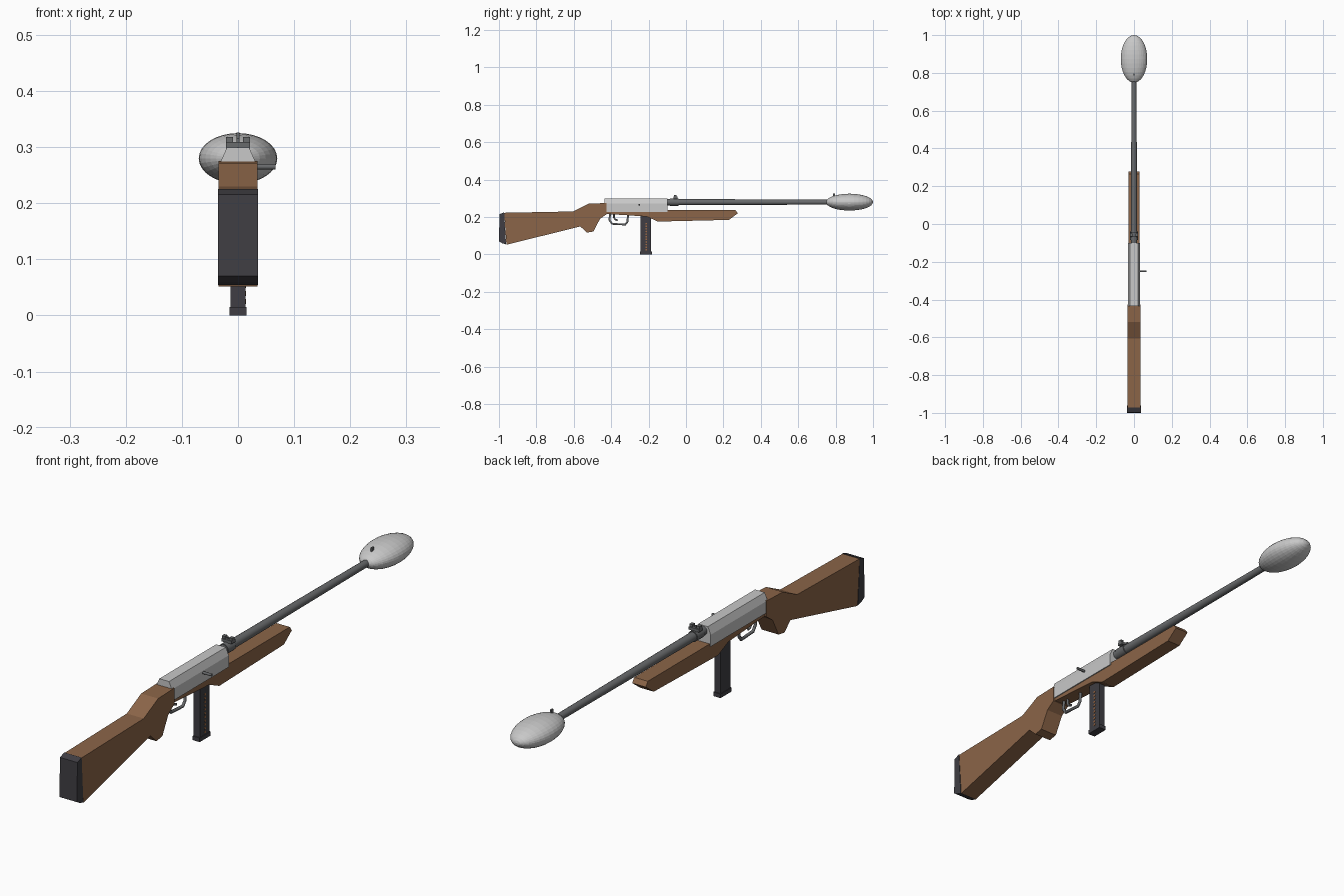
import bpy, bmesh, math
from mathutils import Vector, Matrix

if "Cube" in bpy.data.objects:
    bpy.data.objects.remove(bpy.data.objects["Cube"])


def material(name, rgb):
    m = bpy.data.materials.new(name)
    m.use_nodes = True
    m.diffuse_color = (*rgb, 1)
    m.node_tree.nodes["Principled BSDF"].inputs["Base Color"].default_value = (*rgb, 1)
    return m


WOOD = material("brown wood", (0.26, 0.13, 0.065))
SILVER = material("light metal", (0.58, 0.58, 0.58))
STEEL = material("grey steel", (0.14, 0.145, 0.15))
DARK = material("dark polymer", (0.05, 0.048, 0.056))
COPPER = material("copper", (0.36, 0.15, 0.06))


def finish(bm, name, mat, smooth=False):
    bmesh.ops.recalc_face_normals(bm, faces=bm.faces)
    mesh = bpy.data.meshes.new(name)
    bm.to_mesh(mesh)
    bm.free()
    mesh.materials.append(mat)
    for p in mesh.polygons:
        p.use_smooth = smooth and len(p.vertices) == 4
    ob = bpy.data.objects.new(name, mesh)
    bpy.context.scene.collection.objects.link(ob)
    return ob


def extrude(name, points, offset, mat):
    """Close a polygon and extrude it along the offset."""
    bm = bmesh.new()
    face = bm.faces.new([bm.verts.new(p) for p in points])
    new = bmesh.ops.extrude_face_region(bm, geom=[face])["geom"]
    bmesh.ops.translate(bm, vec=offset, verts=[v for v in new if isinstance(v, bmesh.types.BMVert)])
    return finish(bm, name, mat)


def side_profile(name, points, half, mat):
    return extrude(name, [(-half, y, z) for y, z in points], (2 * half, 0, 0), mat)


def box(name, lo, hi, mat):
    bm = bmesh.new()
    bmesh.ops.create_cube(bm, size=1)
    lo, hi = Vector(lo), Vector(hi)
    for v in bm.verts:
        v.co = (lo + hi) / 2 + v.co * (hi - lo)
    return finish(bm, name, mat)


def rod(name, start, end, r1, r2, mat, sides=16):
    bm = bmesh.new()
    start, end = Vector(start), Vector(end)
    d = end - start
    bmesh.ops.create_cone(bm, cap_ends=True, segments=sides, radius1=r1, radius2=r2, depth=d.length)
    turn = d.to_track_quat("Z", "Y").to_matrix().to_4x4()
    bm.transform(Matrix.Translation((start + end) / 2) @ turn)
    return finish(bm, name, mat, True)


def bent_wire(name, points, radius, mat):
    curve = bpy.data.curves.new(name, "CURVE")
    curve.dimensions = "3D"
    curve.bevel_depth = radius
    curve.bevel_resolution = 1
    curve.use_fill_caps = True
    spline = curve.splines.new("POLY")
    spline.points.add(len(points) - 1)
    for p, (y, z) in zip(spline.points, points):
        p.co = (0, y, z, 1)
    curve.materials.append(mat)
    ob = bpy.data.objects.new(name, curve)
    bpy.context.scene.collection.objects.link(ob)


# Wooden stock with grip, and slimmer fore-end
side_profile("butt_stock", [(-0.972, 0.223), (-0.605, 0.23), (-0.52, 0.272), (-0.425, 0.275),
                            (-0.425, 0.215), (-0.46, 0.19), (-0.495, 0.123), (-0.53, 0.117),
                            (-0.565, 0.15), (-0.96, 0.052)], 0.035, WOOD)
side_profile("fore_end", [(-0.43, 0.237), (0.265, 0.237), (0.277, 0.22), (0.23, 0.185),
                          (-0.15, 0.176), (-0.21, 0.203), (-0.43, 0.217)], 0.028, WOOD)
side_profile("butt_pad", [(-0.997, 0.216), (-0.972, 0.225), (-0.962, 0.054), (-0.983, 0.06),
                          (-1.0, 0.07)], 0.036, DARK)

# Receiver with chamfered top, and bolt handle
section = [(0.032, 0.228), (0.032, 0.272), (0.02, 0.299)]
section += [(-x, z) for x, z in reversed(section)]
extrude("receiver", [(x, -0.435, z) for x, z in section], (0, 0.335, 0), SILVER)
rod("bolt_handle", (0.02, -0.25, 0.265), (0.067, -0.25, 0.265), 0.005, 0.005, STEEL, 8)

# Barrel and rounded muzzle body
rod("barrel", (0, -0.11, 0.28), (0, 0.78, 0.28), 0.017, 0.013, STEEL)
bm = bmesh.new()
bmesh.ops.create_uvsphere(bm, u_segments=32, v_segments=16, radius=1)
bm.transform(Matrix.Translation((0, 0.874, 0.28)) @ Matrix.Diagonal((0.07, 0.126, 0.045, 1))
             @ Matrix.Rotation(math.pi / 2, 4, "X"))
finish(bm, "muzzle_bulb", SILVER)
box("front_sight", (-0.003, 0.785, 0.29), (0.003, 0.797, 0.326), STEEL)

# Rear sight: collar, cross block, two ears and a post
rod("sight_collar", (0, -0.085, 0.28), (0, -0.04, 0.28), 0.02, 0.02, STEEL, 12)
box("sight_block", (-0.021, -0.068, 0.298), (0.021, -0.046, 0.309), STEEL)
for side in (-1, 1):
    x = side * 0.015
    box("sight_ear", (x - 0.006, -0.065, 0.305), (x + 0.006, -0.05, 0.318), STEEL)
box("sight_post", (-0.003, -0.06, 0.305), (0.003, -0.054, 0.315), STEEL)

# Trigger and guard
bent_wire("trigger_guard", [(-0.405, 0.22), (-0.41, 0.185), (-0.395, 0.164), (-0.325, 0.16),
                            (-0.313, 0.175), (-0.31, 0.215)], 0.006, STEEL)
bent_wire("trigger", [(-0.385, 0.215), (-0.385, 0.197), (-0.378, 0.187), (-0.365, 0.182)], 0.005, STEEL)

# Magazine with floor plate and visible rounds
box("magazine", (-0.013, -0.243, 0.01), (0.013, -0.186, 0.215), DARK)
box("magazine_floor", (-0.015, -0.247, 0), (0.015, -0.182, 0.015), DARK)
for i in range(11):
    z = 0.025 + i * 0.014
    rod("round", (0.01, -0.213, z), (0.0145, -0.213, z), 0.0045, 0.0045, COPPER, 8)
